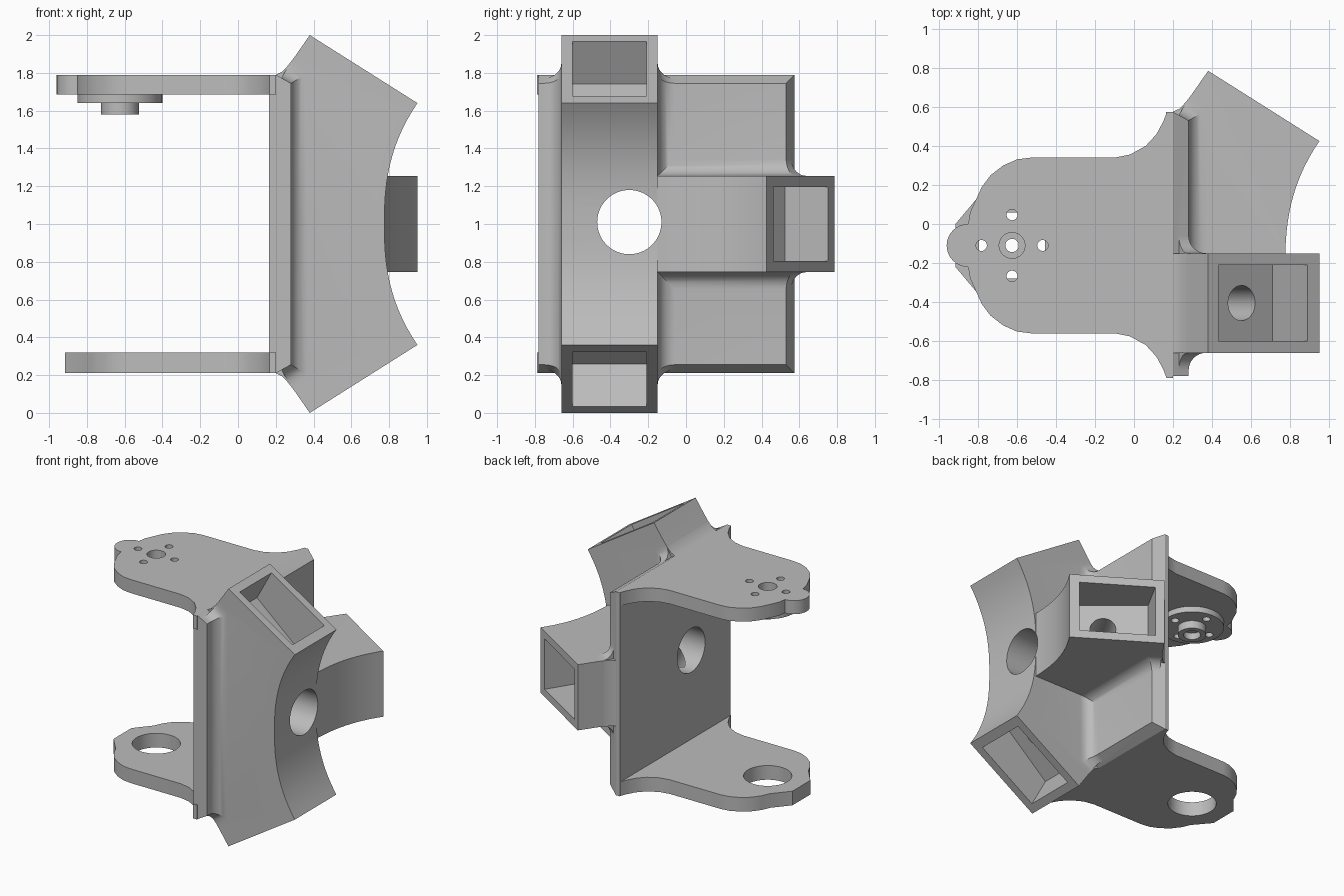
import bpy, bmesh, math
from mathutils import Vector, Matrix

if "Cube" in bpy.data.objects:
    bpy.data.objects.remove(bpy.data.objects["Cube"])

grey = bpy.data.materials.new("plain_grey")
grey.use_nodes = True
grey.diffuse_color = (0.5, 0.5, 0.5, 1)
grey.node_tree.nodes["Principled BSDF"].inputs["Base Color"].default_value = (0.5, 0.5, 0.5, 1)


def make(name, bm):
    bmesh.ops.recalc_face_normals(bm, faces=bm.faces)
    mesh = bpy.data.meshes.new(name)
    bm.to_mesh(mesh)
    bm.free()
    mesh.materials.append(grey)
    ob = bpy.data.objects.new(name, mesh)
    bpy.context.collection.objects.link(ob)
    return ob


def loft(name, rings):
    """Closed solid through matching rings of points."""
    bm = bmesh.new()
    loops = [[bm.verts.new(p) for p in ring] for ring in rings]
    n = len(loops[0])
    for a, b in zip(loops, loops[1:]):
        for i in range(n):
            j = (i + 1) % n
            bm.faces.new((a[i], a[j], b[j], b[i]))
    bm.faces.new(loops[0])
    bm.faces.new(loops[-1])
    return make(name, bm)


def rod(name, start, end, radius, sides=48):
    start, end = Vector(start), Vector(end)
    axis = end - start
    bm = bmesh.new()
    spin = axis.to_track_quat("Z", "Y").to_matrix().to_4x4()
    bmesh.ops.create_cone(bm, cap_ends=True, segments=sides, radius1=radius, radius2=radius,
                          depth=axis.length, matrix=Matrix.Translation((start + end) / 2) @ spin)
    return make(name, bm)


def combine(target, parts, operation):
    bpy.context.view_layer.objects.active = target
    for part in parts:
        mod = target.modifiers.new(operation, "BOOLEAN")
        mod.operation = operation
        mod.solver = "EXACT"
        mod.object = part
        bpy.ops.object.modifier_apply(modifier=mod.name)
        bpy.data.objects.remove(part)


def finish(ob):
    bpy.ops.object.select_all(action="DESELECT")
    ob.select_set(True)
    bpy.context.view_layer.objects.active = ob
    bpy.ops.object.shade_smooth_by_angle(angle=math.radians(25))


# Each socket is drawn in its own plane: u outward from the plate, v along it, w across
def upper(u, v, w): return (u, w - 0.405, 1 + v)
def lower(u, v, w): return (u, w - 0.405, 1 - v)
def side(u, v, w): return (u, v - 0.215, 1 + w)


HALF, AXIS = 0.255, Vector((0.53, 0.85))
profile = [(0.2, -0.05), (0.2, 0.79), (0.235, 0.807), (0.27, 0.845), (0.3, 0.885), (0.38, 1.0)]
profile += [(0.775 + 0.175 * t ** 2.5, 0.64 * t) for t in (1 - i / 14 for i in range(15))]
profile += [(0.775, -0.05)]
solids, cutters = [], []


def fillet(place, sign, r=0.09):
    """Concave strip joining a socket wall to the chamfered plate."""
    arc = [(r * (1 - math.sin(t)), r * (1 - math.cos(t))) for t in
           (math.pi / 2 * i / 8 for i in range(9))]
    section = arc + [(-0.03, r), (-0.03, -0.03), (r, -0.03)]
    path = [((0.28, 0), (1, 0)), ((0.28, 0.745), (1, 0.585)), ((0.23, 0.773), (0.49, 0.872))]
    return loft("fillet", [[place(b[0] + n[0] * h, b[1] + n[1] * h, sign * (HALF + s))
                            for s, h in section] for b, n in path])


for place in (upper, lower, side):
    solids.append(loft("socket", [[place(u, v, w) for u, v in profile] for w in (-HALF, HALF)]))
    solids += [fillet(place, sign) for sign in (-1, 1)]
    # Tapered pocket and the round passage in its floor
    mouth = [Vector((0.89, 0.68)) + AXIS * 0.1, Vector((0.43, 0.97)) + AXIS * 0.1]
    pocket = [(0.31, 0.74), (0.71, 0.395)] + [tuple(p) for p in mouth]
    cutters.append(loft("pocket", [[place(u, v, w) for u, v in pocket] for w in (-0.195, 0.195)]))
    top = Vector((0.6, 0.61))
    low = top - AXIS * 0.57
    cutters.append(rod("passage", place(*top, 0), place(*low, 0), 0.09))

# Back plate with chamfered outer edges
plate_rings = []
for x, inset in ((0.165, 0), (0.2, 0), (0.28, 0.045)):
    y0, y1, z0, z1 = -0.78, 0.575 - inset, 0.21 + inset, 1.79 - inset
    plate_rings.append([(x, y0, z0), (x, y1, z0), (x, y1, z1), (x, y0, z1)])
body = loft("socket_body", plate_rings)
combine(body, solids, "UNION")
cutters.append(rod("through_hole", (0, -0.3, 1.01), (1.2, -0.3, 1.01), 0.17, 64))
combine(body, cutters, "DIFFERENCE")
finish(body)

# Ears: half outline, mirrored about their centre line
CX, CY = -0.625, -0.11
shoulder = [(0.2, 0.68), (0.167, 0.68), (0.15, 0.635), (0.115, 0.57), (0.06, 0.51),
            (-0.02, 0.466), (-0.1, 0.45), (-0.53, 0.45), (-0.6, 0.441), (-0.67, 0.41),
            (-0.735, 0.36), (-0.78, 0.3), (-0.81, 0.235)]
lobe = [(-0.84, 0.17), (-0.85, 0.11)]
lobe += [(-0.85 - 0.11 * math.sin(t), 0.11 * math.cos(t)) for t in
         (math.pi / 2 * i / 8 for i in range(1, 9))]
tip = [(-0.915, 0.11)]


def ear(name, end, z0, z1):
    half = shoulder + end
    outline = half + [(x, -d) for x, d in reversed(half) if d > 0.001]
    return loft(name, [[(x, CY + d, z) for x, d in outline] for z in (z0, z1)])


def post(name, z0, z1, r, dx=0, dy=0, sides=48):
    return rod(name, (CX + dx, CY + dy, z0), (CX + dx, CY + dy, z1), r, sides)


upper_ear = ear("upper_ear", lobe, 1.685, 1.79)
combine(upper_ear, [post("boss", 1.64, 1.7, 0.225), post("pin", 1.58, 1.66, 0.1)], "UNION")
holes = [post("bore", 1.5, 1.9, 0.034), post("top_bore", 1.68, 1.9, 0.066),
         post("low_bore", 1.5, 1.63, 0.06)]
for k in range(4):
    a = k * math.pi / 2
    holes.append(post("screw_hole", 1.5, 1.9, 0.028, 0.157 * math.cos(a), 0.157 * math.sin(a), 24))
combine(upper_ear, holes, "DIFFERENCE")
finish(upper_ear)

lower_ear = ear("lower_ear", tip, 0.21, 0.32)
combine(lower_ear, [post("bearing_hole", 0.1, 0.4, 0.17)], "DIFFERENCE")
finish(lower_ear)
